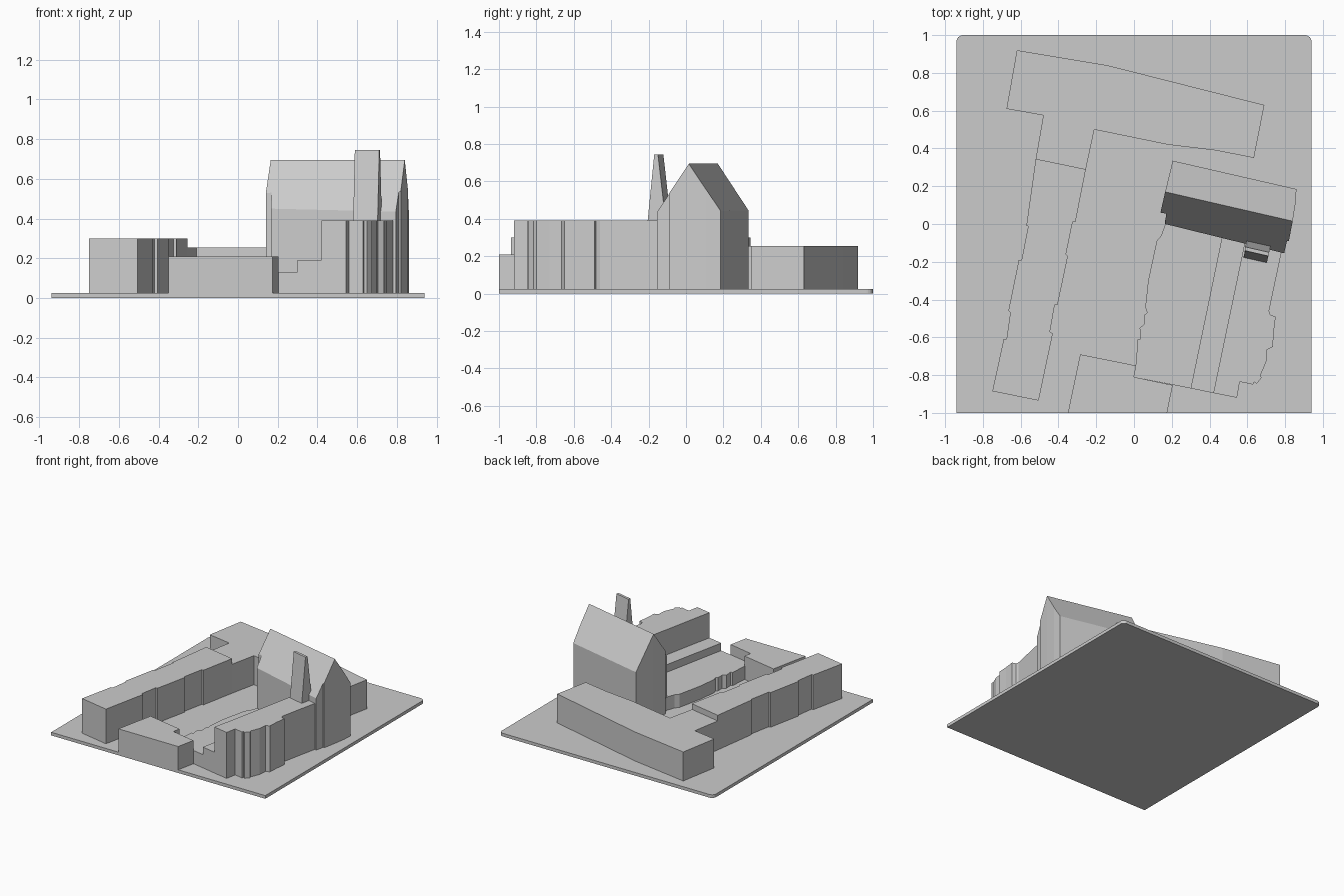
import bpy
import bmesh
import math
from mathutils import Vector

cube = bpy.data.objects.get("Cube")
if cube:
    bpy.data.objects.remove(cube, do_unlink=True)

GROUND = 0.025

# One plain stone grey for everything
grey = bpy.data.materials.new("stone grey")
grey.use_nodes = True
grey.diffuse_color = (0.6, 0.6, 0.6, 1)
grey.node_tree.nodes["Principled BSDF"].inputs["Base Color"].default_value = (0.6, 0.6, 0.6, 1)


def finish(name, bm):
    """Turn a bmesh into a named, flat shaded object."""
    bmesh.ops.recalc_face_normals(bm, faces=bm.faces)
    mesh = bpy.data.meshes.new(name)
    bm.to_mesh(mesh)
    bm.free()
    mesh.materials.append(grey)
    obj = bpy.data.objects.new(name, mesh)
    bpy.context.collection.objects.link(obj)
    return obj


def prism(outline, bottom, top):
    """Extrude a footprint straight up."""
    bm = bmesh.new()
    face = bm.faces.new([bm.verts.new((x, y, bottom)) for x, y in outline])
    result = bmesh.ops.extrude_face_region(bm, geom=[face])
    raised = [v for v in result["geom"] if isinstance(v, bmesh.types.BMVert)]
    bmesh.ops.translate(bm, verts=raised, vec=(0, 0, top - bottom))
    return bm


def block(name, outline, top, bottom=GROUND):
    return finish(name, prism(outline, bottom, top))


# Ground slab with two rounded rear corners
radius = 0.035
slab = [(-0.94, -1), (0.94, -1)]
for side, start in ((1, 0), (-1, 90)):
    for step in range(7):
        angle = math.radians(start + step * 15)
        slab.append((side * (0.94 - radius) + radius * math.cos(angle),
                     1 - radius + radius * math.sin(angle)))
block("ground_slab", slab, GROUND, 0)

# Long rear range with a short link to the side wing
block("rear_range", [
    (-0.62, 0.92), (-0.14, 0.84), (0.69, 0.63), (0.635, 0.35), (0.43, 0.39),
    (0.18, 0.42), (-0.21, 0.5), (-0.255, 0.29), (-0.52, 0.345),
    (-0.48, 0.575), (-0.675, 0.61)], 0.255)

# Side wing with shallow offsets in its long walls
block("side_wing", [
    (-0.52, 0.345), (-0.255, 0.29), (-0.31, 0.01), (-0.325, 0.01),
    (-0.36, -0.16), (-0.35, -0.17), (-0.405, -0.43), (-0.42, -0.43),
    (-0.445, -0.57), (-0.43, -0.58), (-0.505, -0.935), (-0.75, -0.885),
    (-0.69, -0.61), (-0.675, -0.61), (-0.655, -0.47), (-0.665, -0.46),
    (-0.61, -0.19), (-0.595, -0.19), (-0.56, -0.01), (-0.57, -0.01)], 0.3)

# Low front building, cut off flush with the slab
block("front_building", [
    (-0.35, -1), (0.175, -1), (0.205, -0.853), (0, -0.81), (0.012, -0.75),
    (-0.285, -0.69)], 0.21)

# Three stepped strips running forward from the hall
block("low_strip", [
    (0, -0.81), (0.3, -0.87), (0.47, -0.05), (0.165, 0.02), (0.165, 0),
    (0.145, -0.06), (0.12, -0.09), (0.075, -0.3), (0.06, -0.44),
    (0.07, -0.47), (0.055, -0.48), (0.055, -0.53), (0.03, -0.55),
    (0.035, -0.61), (0.02, -0.61), (0.01, -0.74)], 0.13)

block("middle_strip", [
    (0.3, -0.87), (0.42, -0.895), (0.59, -0.08), (0.47, -0.05)], 0.19)

block("tall_strip", [
    (0.42, -0.895), (0.545, -0.92), (0.56, -0.835), (0.63, -0.85),
    (0.635, -0.835), (0.65, -0.845), (0.675, -0.815), (0.67, -0.8),
    (0.7, -0.73), (0.705, -0.665), (0.735, -0.65), (0.74, -0.57),
    (0.75, -0.49), (0.72, -0.48), (0.715, -0.46), (0.785, -0.13),
    (0.59, -0.08)], 0.39)

# Gabled hall: a footprint trimmed by the two roof planes
hall = prism([
    (0.165, 0), (0.795, -0.155), (0.81, -0.09), (0.82, -0.09),
    (0.84, 0.015), (0.855, 0.11), (0.86, 0.185), (0.205, 0.335),
    (0.165, 0.17), (0.14, 0.06), (0.17, 0.055)], GROUND, 0.9)
ridge = Vector((0.84, 0.015, 0.695))
along = (ridge - Vector((0.165, 0.17, 0.695))).normalized()
across = Vector((-along.y, along.x, 0))
for side in (1, -1):
    normal = (across * side * 1.48 + Vector((0, 0, 1))).normalized()
    cut = bmesh.ops.bisect_plane(
        hall, geom=hall.verts[:] + hall.edges[:] + hall.faces[:],
        plane_co=ridge, plane_no=normal, clear_outer=True)
    rim = [e for e in cut["geom_cut"] if isinstance(e, bmesh.types.BMEdge)]
    bmesh.ops.contextual_create(hall, geom=rim)
finish("gabled_hall", hall)

# Tapering bell wall standing in front of the roof
bell = prism([(0.58, -0.178), (0.703, -0.206), (0.725, -0.108), (0.598, -0.08)], 0.38, 0.745)
middle = Vector((0.65, -0.146, 0))
for vert in bell.verts:
    if vert.co.z > 0.5:
        offset = (vert.co - middle).dot(across)
        vert.co -= across * offset * 0.8
finish("bell_wall", bell)
